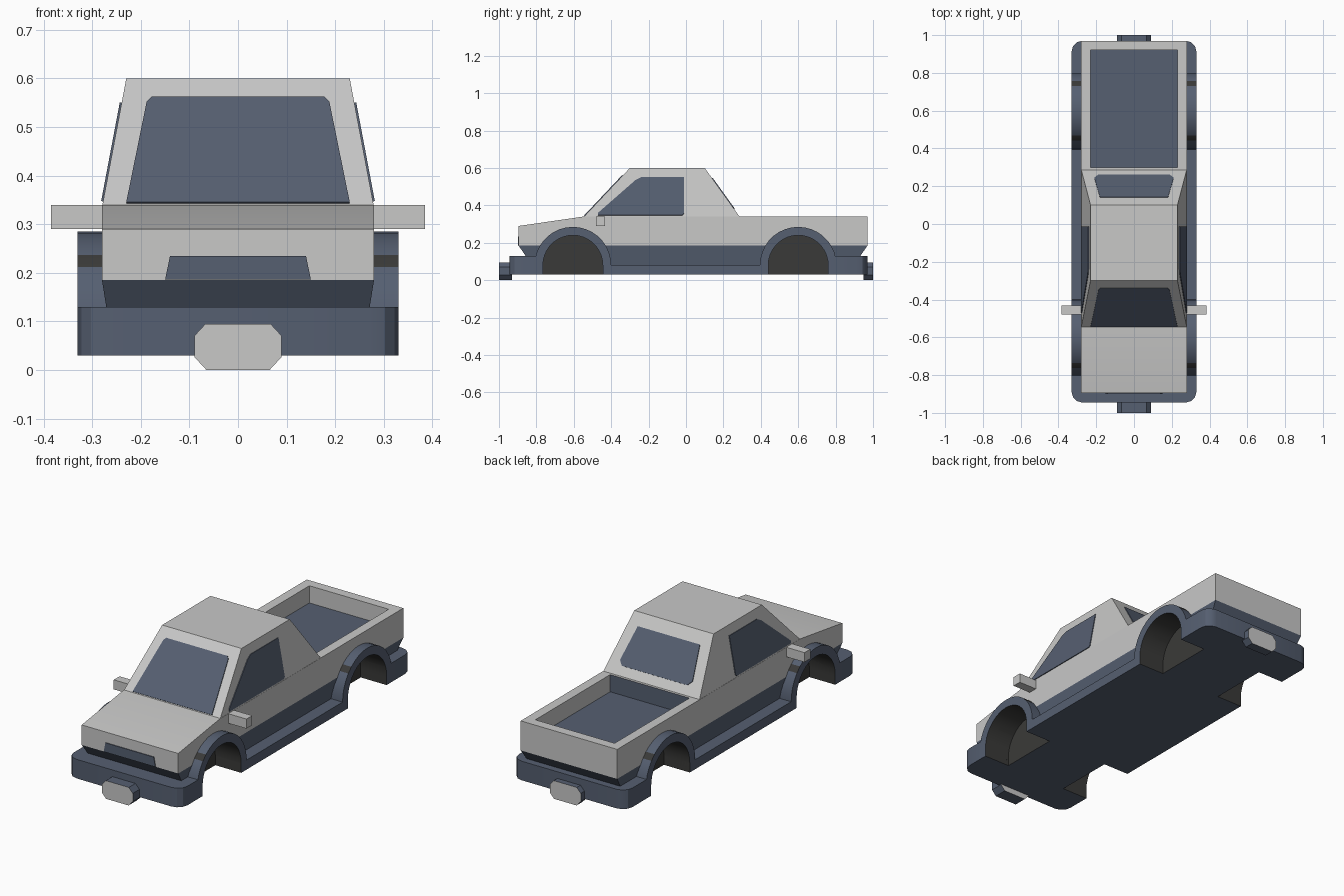
import bpy, bmesh, math
from mathutils import Vector

if "Cube" in bpy.data.objects:
    bpy.data.objects.remove(bpy.data.objects["Cube"])


def material(name, color):
    m = bpy.data.materials.new(name)
    m.diffuse_color = (*color, 1)
    m.use_nodes = True
    m.node_tree.nodes["Principled BSDF"].inputs["Base Color"].default_value = m.diffuse_color
    return m


GREY = material("light grey", (0.58, 0.58, 0.575))
BLUE = material("slate blue", (0.092, 0.115, 0.165))
DARK = material("dark grey", (0.042, 0.042, 0.04))


def solid(name, lower, upper, *mats):
    """Closed solid between two matching loops of points."""
    bm = bmesh.new()
    a = [bm.verts.new(p) for p in lower]
    b = [bm.verts.new(p) for p in upper]
    n = len(a)
    bm.faces.new(a[::-1])
    bm.faces.new(b)
    for i in range(n):
        j = (i + 1) % n
        bm.faces.new((a[i], a[j], b[j], b[i]))
    bmesh.ops.recalc_face_normals(bm, faces=bm.faces)
    me = bpy.data.meshes.new(name)
    bm.to_mesh(me)
    bm.free()
    ob = bpy.data.objects.new(name, me)
    bpy.context.collection.objects.link(ob)
    for m in mats:
        me.materials.append(m)
    return ob


def prism_x(name, yz, x0, x1, *mats):
    return solid(name, [(x0, y, z) for y, z in yz], [(x1, y, z) for y, z in yz], *mats)


def box(name, x0, x1, y0, y1, z0, z1, *mats):
    return prism_x(name, [(y0, z0), (y1, z0), (y1, z1), (y0, z1)], x0, x1, *mats)


def panel(name, pts, outward, t=0.004):
    """Thin painted plate lying on a surface."""
    p = [Vector(q) for q in pts]
    n = (p[1] - p[0]).cross(p[2] - p[0]).normalized()
    if n.dot(Vector(outward)) < 0:
        n = -n
    return solid(name, [q - n * t for q in p], [q + n * t for q in p], BLUE)


def cut(ob, cutters):
    bpy.context.view_layer.objects.active = ob
    for c in cutters:
        mod = ob.modifiers.new("cut", 'BOOLEAN')
        mod.operation = 'DIFFERENCE'
        mod.solver = 'EXACT'
        mod.object = c
        bpy.ops.object.modifier_apply(modifier=mod.name)


def paint(ob, rule, index):
    for f in ob.data.polygons:
        if rule(f, [ob.data.vertices[v].co for v in f.vertices]):
            f.material_index = index


def smooth(ob):
    bpy.ops.object.select_all(action='DESELECT')
    ob.select_set(True)
    bpy.context.view_layer.objects.active = ob
    bpy.ops.object.shade_smooth_by_angle(angle=math.radians(30))


WHEEL_Y = (-0.605, 0.60)


def arc(cy, r, foot):
    pts = [(cy + r * math.cos(math.pi * i / 18), 0.08 + r * math.sin(math.pi * i / 18))
           for i in range(19)]
    return [(cy + r, foot)] + pts + [(cy - r, foot)]


def in_well(f, vs):
    return abs(f.center.x) < 0.327 and any(
        all(abs(v.y - cy) < 0.162 and v.z < 0.242 for v in vs) for cy in WHEEL_Y)


# wheel well cutters
wells = []
for cy in WHEEL_Y:
    for x0, x1 in ((0.18, 0.5), (-0.5, -0.18)):
        wells.append(prism_x("well_cutter", arc(cy, 0.16, -0.05), x0, x1))

# floor pan with both bumpers, rounded at the corners
skirt = prism_x("bumpers_and_sills",
                [(-0.945, 0.03), (0.97, 0.03), (0.97, 0.13), (0.6, 0.13),
                 (0.6, 0.08), (-0.605, 0.08), (-0.605, 0.13), (-0.945, 0.13)],
                -0.33, 0.33, BLUE, DARK)
bm = bmesh.new()
bm.from_mesh(skirt.data)
corners = [e for e in bm.edges if all(abs(v.co.y) > 0.9 for v in e.verts)
           and abs(e.verts[0].co.z - e.verts[1].co.z) > 0.05]
bmesh.ops.bevel(bm, geom=corners, offset=0.055, segments=3, profile=0.5, affect='EDGES')
bm.to_mesh(skirt.data)
bm.free()

# lower body, narrowing downwards
lower = solid("lower_body",
              [(-0.26, -0.81, 0.06), (0.26, -0.81, 0.06), (0.26, 0.885, 0.06), (-0.26, 0.885, 0.06)],
              [(-0.28, -0.895, 0.185), (0.28, -0.895, 0.185), (0.28, 0.97, 0.185), (-0.28, 0.97, 0.185)],
              BLUE, DARK)

# upper body with sloping hood and open cargo bed
upper = prism_x("upper_body",
                [(-0.895, 0.185), (0.97, 0.185), (0.97, 0.34), (-0.55, 0.34), (-0.895, 0.29)],
                -0.28, 0.28, GREY, DARK, BLUE)
bed = box("bed_cutter", -0.23, 0.23, 0.30, 0.92, 0.25, 0.5)
cut(upper, [bed])

for ob in (skirt, lower, upper):
    cut(ob, wells)
    paint(ob, in_well, 1)
    smooth(ob)
# bed floor and bed front wall
paint(upper, lambda f, vs: all(abs(v.x) < 0.235 and 0.29 < v.y < 0.93 and v.z > 0.245 for v in vs)
      and (f.normal.z > 0.9 or f.normal.y > 0.9), 2)
for c in wells + [bed]:
    bpy.data.objects.remove(c)

# wheel arch flares
for cy in WHEEL_Y:
    for side, (x0, x1) in (("right", (0.24, 0.33)), ("left", (-0.33, -0.24))):
        ring = arc(cy, 0.205, 0.03) + arc(cy, 0.16, 0.03)[::-1]
        flare = prism_x(f"{side}_wheel_arch", ring, x0, x1, BLUE, DARK)
        paint(flare, in_well, 1)
        smooth(flare)

# cabin
solid("cabin",
      [(-0.28, -0.55, 0.335), (0.28, -0.55, 0.335), (0.28, 0.29, 0.335), (-0.28, 0.29, 0.335)],
      [(-0.23, -0.30, 0.60), (0.23, -0.30, 0.60), (0.23, 0.10, 0.60), (-0.23, 0.10, 0.60)], GREY)


def cab(z, low, high):
    return low + (high - low) * (z - 0.335) / 0.265


# windscreen, rear window and grille
panel("windscreen", [(x, cab(z, -0.55, -0.30), z) for x, z in
                     ((-0.23, 0.343), (0.23, 0.343), (0.188, 0.55), (0.178, 0.56),
                      (-0.178, 0.56), (-0.188, 0.55))], (0, -1, 1))
panel("rear_window", [(x, cab(z, 0.29, 0.10), z) for x, z in
                      ((-0.19, 0.38), (0.19, 0.38), (0.21, 0.40), (0.205, 0.425), (0.18, 0.545),
                       (-0.18, 0.545), (-0.205, 0.425), (-0.21, 0.40))], (0, 1, 1))
panel("grille", [(x, -0.895, z) for x, z in
                 ((-0.15, 0.186), (0.15, 0.186), (0.14, 0.235), (-0.14, 0.235))], (0, -1, 0))

# side windows and mirrors
for s, side in ((1, "right"), (-1, "left")):
    panel(f"{side}_window", [(s * cab(z, 0.28, 0.23), y, z) for y, z in
                             ((-0.47, 0.347), (-0.02, 0.347), (-0.012, 0.355), (-0.012, 0.55),
                              (-0.24, 0.55), (-0.27, 0.535), (-0.47, 0.36))], (s, 0, 0))
    x = sorted((s * 0.27, s * 0.385))
    box(f"{side}_mirror", x[0], x[1], -0.48, -0.432, 0.29, 0.34, GREY)

# end plates with grey faces and blue rims
octagon = [(-0.065, 0), (0.065, 0), (0.09, 0.027), (0.09, 0.07),
           (0.067, 0.095), (-0.067, 0.095), (-0.09, 0.07), (-0.09, 0.027)]
for name, y0, y1 in (("front_plate", -1.0, -0.93), ("rear_plate", 0.95, 1.0)):
    plate = solid(name, [(x, y0, z) for x, z in octagon], [(x, y1, z) for x, z in octagon], BLUE, GREY)
    paint(plate, lambda f, vs: abs(f.normal.y) > 0.9, 1)
